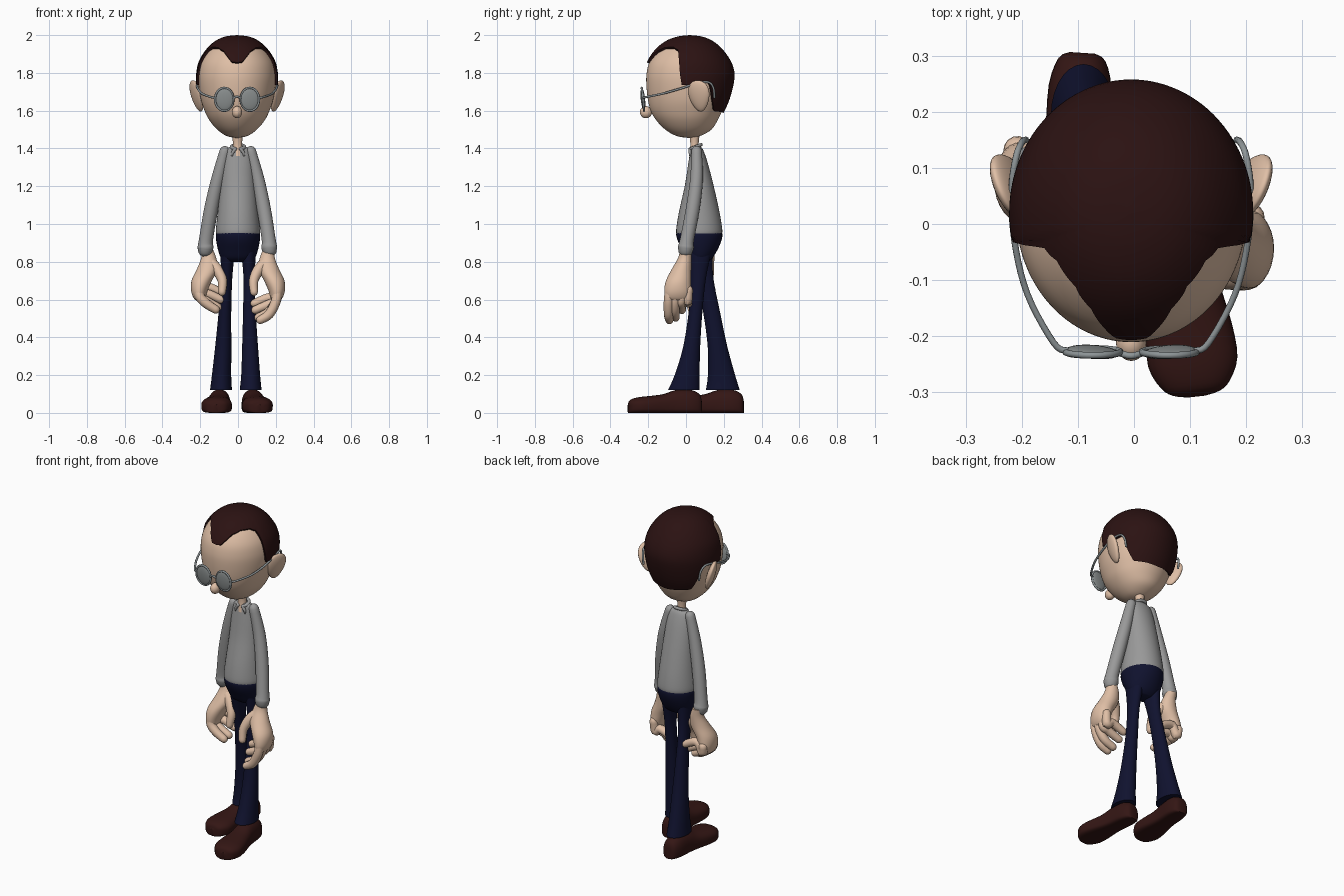
import bpy, bmesh, math
from mathutils import Vector, Quaternion

if "Cube" in bpy.data.objects:
    bpy.data.objects.remove(bpy.data.objects["Cube"])


def material(name, rgb):
    m = bpy.data.materials.new(name)
    m.diffuse_color = (*rgb, 1)
    m.use_nodes = True
    m.node_tree.nodes["Principled BSDF"].inputs["Base Color"].default_value = m.diffuse_color
    return m


SKIN = material("skin", (0.74, 0.52, 0.38))
HAIR = material("dark brown hair", (0.024, 0.006, 0.006))
GREY = material("grey wool", (0.32, 0.32, 0.32))
NAVY = material("navy cloth", (0.005, 0.006, 0.028))
LEATHER = material("brown leather", (0.034, 0.008, 0.007))
METAL = material("grey metal", (0.27, 0.30, 0.31))
LENS = material("lens grey", (0.26, 0.28, 0.28))
HX = -0.005   # sideways centre of the head


def skin_rings(name, rings, mat, angle=50):
    """Mesh from a list of equally long closed rings, capped at both ends."""
    bm = bmesh.new()
    vs = [[bm.verts.new(p) for p in r] for r in rings]
    n = len(rings[0])
    for a, b in zip(vs, vs[1:]):
        for i in range(n):
            bm.faces.new((a[i], a[(i + 1) % n], b[(i + 1) % n], b[i]))
    bm.faces.new(vs[0])
    bm.faces.new(vs[-1])
    bmesh.ops.remove_doubles(bm, verts=bm.verts, dist=1e-5)
    bmesh.ops.recalc_face_normals(bm, faces=bm.faces)
    me = bpy.data.meshes.new(name)
    bm.to_mesh(me)
    bm.free()
    me.materials.append(mat)
    me.shade_smooth()
    me.set_sharp_from_angle(angle=math.radians(angle))
    ob = bpy.data.objects.new(name, me)
    bpy.context.collection.objects.link(ob)
    return ob


def spline(rows, u):
    """Catmull-Rom value of a table at row position u."""
    k = min(int(u), len(rows) - 2)
    t = u - k
    g = lambda i: rows[max(0, min(len(rows) - 1, i))]
    return [0.5 * (2 * b + (c - a) * t + (2 * a - 5 * b + 4 * c - d) * t * t
                   + (3 * b - a - 3 * c + d) * t ** 3)
            for a, b, c, d in zip(g(k - 1), g(k), g(k + 1), g(k + 2))]


def samples(rows, steps):
    n = (len(rows) - 1) * steps
    return [spline(rows, i / steps) for i in range(n + 1)]


def loft(name, rows, mat, seg=28, steps=4):
    """Stacked horizontal ellipses: z, x, y, rx, ry."""
    rings = []
    for z, x, y, rx, ry in samples(rows, steps):
        rings.append([(x + rx * math.cos(2 * math.pi * i / seg),
                       y + ry * math.sin(2 * math.pi * i / seg), z) for i in range(seg)])
    return skin_rings(name, rings, mat)


def tube(name, path, mat, seg=14, steps=5):
    """Round-ended tube along points x, y, z, r."""
    pts = samples(path, steps)
    c = [Vector(p[:3]) for p in pts]
    q, last, rings = Quaternion(), Vector((0, 0, 1)), []
    for i, p in enumerate(pts):
        t = (c[min(i + 1, len(c) - 1)] - c[max(i - 1, 0)]).normalized()
        q = last.rotation_difference(t) @ q
        last = t
        ends = [0]
        if i == 0:
            ends = [-80, -55, -28, 0]
        elif i == len(pts) - 1:
            ends = [0, 28, 55, 80]
        for e in ends:
            e = math.radians(e)
            o, r = c[i] + t * p[3] * math.sin(e), p[3] * math.cos(e)
            rings.append([o + q @ Vector((r * math.cos(a), r * math.sin(a), 0))
                          for a in (2 * math.pi * k / seg for k in range(seg))])
    return skin_rings(name, rings, mat)


def ball(name, loc, scale, rot, mat, taper=0):
    """Ellipsoid, optionally narrower at the bottom."""
    bpy.ops.mesh.primitive_uv_sphere_add(segments=28, ring_count=18, location=loc, rotation=rot)
    ob = bpy.context.object
    ob.name, ob.scale = name, scale
    for v in ob.data.vertices:
        v.co.y *= 1 + taper * v.co.z
    ob.data.materials.append(mat)
    ob.data.shade_smooth()


# head: z, half width, front y, back y
HEAD = [(1.455, 0, .02, .02), (1.466, .055, -.05, .075), (1.50, .105, -.11, .135),
        (1.55, .147, -.158, .168), (1.60, .172, -.187, .192), (1.66, .192, -.202, .218),
        (1.74, .204, -.21, .24), (1.80, .204, -.208, .245), (1.86, .19, -.192, .225),
        (1.92, .152, -.15, .182), (1.96, .107, -.098, .133), (1.981, .058, -.04, .08),
        (1.988, 0, .02, .02)]


def head_point(az, u, grow=0.0):
    z, w, f, b = spline(HEAD, u)
    s, c = math.sin(az), math.cos(az)
    p = Vector((w * s, 0.02 - (0.02 - f if c > 0 else b - 0.02) * c, z))
    return p + (p - Vector((0, .02, 1.74))).normalized() * grow + Vector((HX, 0, 0))


def row_at(z):
    for k in range(len(HEAD) - 1):
        if z <= HEAD[k + 1][0]:
            return k + (z - HEAD[k][0]) / (HEAD[k + 1][0] - HEAD[k][0])


N = 144
AZ = [2 * math.pi * i / N for i in range(N)]
skin_rings("head", [[head_point(a, u / 4) for a in AZ] for u in range(49)], SKIN)

# hair shell with receding hairline: azimuth from the front, lower limit
LINE = [(0, 1.85), (8, 1.853), (14, 1.875), (25, 1.907), (40, 1.925), (60, 1.926), (71, 1.912),
        (76, 1.85), (79, 1.735), (95, 1.735), (116, 1.75), (125, 1.66), (134, 1.605), (181, 1.595)]


def hairline(az):
    d = math.degrees(az)
    d = min(d, 360 - d)
    for (a, z0), (b, z1) in zip(LINE, LINE[1:]):
        if d <= b:
            return row_at(z0 + (z1 - z0) * (d - a) / (b - a))


rings = [[head_point(a, 12 + (hairline(a) - 12) * i / 28, .012) for a in AZ] for i in range(29)]
rings.append([head_point(a, hairline(a), -.006) for a in AZ])
skin_rings("hair", rings, HAIR)

# face and neck
ball("nose", (HX, -.212, 1.592), (.027, .032, .032), (0, 0, 0), SKIN)
loft("neck", [(1.36, 0, .045, .03, .028), (1.42, -.002, .045, .024, .022),
              (1.48, -.004, .045, .03, .028)], SKIN)

# ears and glasses
for s, side in ((1, "left"), (-1, "right")):
    ball(side + "_ear", (HX + s * .213, .07, 1.678), (.022, .058, .086),
         (0, s * .28, -s * .4), SKIN, .25)
    lx = HX + s * .068
    ball(side + "_lens", (lx, -.228, 1.66), (.048, .011, .06), (.1, 0, s * .08), LENS)
    rim = [(lx + .049 * math.cos(a), -.228 - .1 * .061 * math.sin(a), 1.66 + .061 * math.sin(a), .006)
           for a in (2 * math.pi * i / 16 for i in range(17))]
    tube(side + "_rim", rim, METAL, 8, 2)
    tube(side + "_temple", [(HX + s * x, y, z, .006) for x, y, z in (
        (.114, -.226, 1.668), (.138, -.212, 1.672), (.185, -.125, 1.69), (.208, -.03, 1.717),
        (.213, .06, 1.745), (.205, .12, 1.75), (.195, .145, 1.72), (.188, .15, 1.67))], METAL, 8)
tube("bridge", [(HX - .021, -.23, 1.665, .006), (HX, -.235, 1.675, .006),
                (HX + .021, -.23, 1.665, .006)], METAL, 8)

# sweater body, collar
loft("sweater", [(.945, 0, .07, .115, .119), (.97, 0, .07, .117, .122), (1.06, 0, .07, .108, .108),
                 (1.2, 0, .07, .093, .077), (1.32, 0, .064, .08, .052), (1.385, 0, .058, .068, .036),
                 (1.405, 0, .054, .05, .028), (1.412, 0, .052, .032, .024)], GREY, 36)
tube("collar", [(.034 * math.sin(a), .05 - .03 * math.cos(a), 1.408 - .012 * math.cos(a), .009)
                for a in (math.radians(25 + 31 * i) for i in range(11))], GREY, 10)
for s in (1, -1):
    tube("collar_flap", [(s * .015, .022, 1.397, .009), (s * .03, .022, 1.375, .008),
                         (s * .032, .022, 1.36, .004)], GREY, 10)

# sleeves
ARMS = {"left": [(.068, .056, 1.385, .028), (.105, .056, 1.24, .034), (.137, .036, 1.08, .037),
                 (.162, .006, .92, .037), (.165, 0, .88, .042), (.166, -.002, .865, .04)],
        "right": [(-.07, .06, 1.385, .028), (-.107, .066, 1.24, .034), (-.142, .08, 1.08, .037),
                  (-.169, .098, .92, .037), (-.172, .102, .88, .042), (-.173, .103, .865, .04)]}
for side, path in ARMS.items():
    tube(side + "_sleeve", path, GREY, 20)


# hands: palm, four curled fingers and a thumb
def hand(side, s, dy, lift):
    loft(side + "_palm", [(z, s * x, y + dy, rx, ry) for z, x, y, rx, ry in (
        (.87, .165, 0, .03, .03), (.82, .155, -.006, .04, .036), (.76, .163, -.024, .055, .052),
        (.70, .192, -.04, .054, .066), (.645, .205, -.045, .043, .07),
        (.605, .203, -.047, .03, .06), (.59, .2, -.047, .012, .03))], SKIN)
    tips = ((.118, .492), (.108, .505), (.092, .545), (.088, .58))
    for i, (tx, tz) in enumerate(tips):
        y = dy - .092 + .033 * i
        z = tz + lift
        tube(f"{side}_finger_{i + 1}", [(s * .208, y + .005, .65, .025), (s * .2, y, .59 + lift * .4, .026),
             (s * .165, y, z + .03, .025), (s * tx, y + .004, z, .022)], SKIN)
    tube(side + "_thumb", [(s * .15, dy - .015, .80, .03), (s * .108, dy - .04, .755, .03),
         (s * .083, dy - .065, .70, .025), (s * .085, dy - .08, .64, .021)], SKIN)


hand("left", 1, 0, 0)
hand("right", -1, .12, .055)

# trousers
loft("trouser_seat", [(.965, 0, .07, .1, .105), (.95, 0, .07, .116, .122), (.91, 0, .072, .115, .115),
                      (.86, 0, .075, .105, .09), (.82, 0, .075, .09, .065), (.80, 0, .078, .065, .04)], NAVY, 32)
loft("left_trouser_leg", [(.12, .067, -.012, .058, .084), (.2, .067, .006, .05, .066),
                          (.35, .064, .03, .042, .045), (.55, .06, .052, .033, .036),
                          (.72, .059, .065, .03, .042), (.86, .055, .072, .04, .065)], NAVY)
loft("right_trouser_leg", [(.12, -.09, .195, .058, .09), (.2, -.087, .188, .051, .072),
                           (.35, -.078, .167, .043, .052), (.52, -.07, .138, .034, .045),
                           (.72, -.06, .1, .03, .044), (.86, -.055, .078, .04, .065)], NAVY)

# shoes: distance from heel, half width, height
SHOE = [(0, .022, .065), (.012, .042, .1), (.06, .056, .122), (.14, .057, .12), (.20, .064, .1),
        (.27, .077, .09), (.33, .08, .084), (.37, .062, .074), (.386, .042, .06), (.392, .015, .035)]


def shoe(side, heel, toe):
    d = (Vector(toe) - Vector(heel)).normalized()
    rings = []
    for t, w, h in samples(SHOE, 3):
        ring = []
        for i in range(28):
            c, s = math.cos(i * math.pi / 14), math.sin(i * math.pi / 14)
            k = 0.45 if s < 0 else 0.85     # squarer towards the sole
            a = w * math.copysign(abs(c) ** k, c)
            z = .042 + (s ** k * (h - .042) if s > 0 else -abs(s) ** k * .042) if h > .05 else .024 + s * .02
            ring.append((heel[0] + d.x * t - d.y * a, heel[1] + d.y * t + d.x * a, z))
        rings.append(ring)
    skin_rings(side + "_shoe", rings, LEATHER)


shoe("left", (.068, .082), (.112, -.31))
shoe("right", (-.092, .305), (-.118, -.085))
